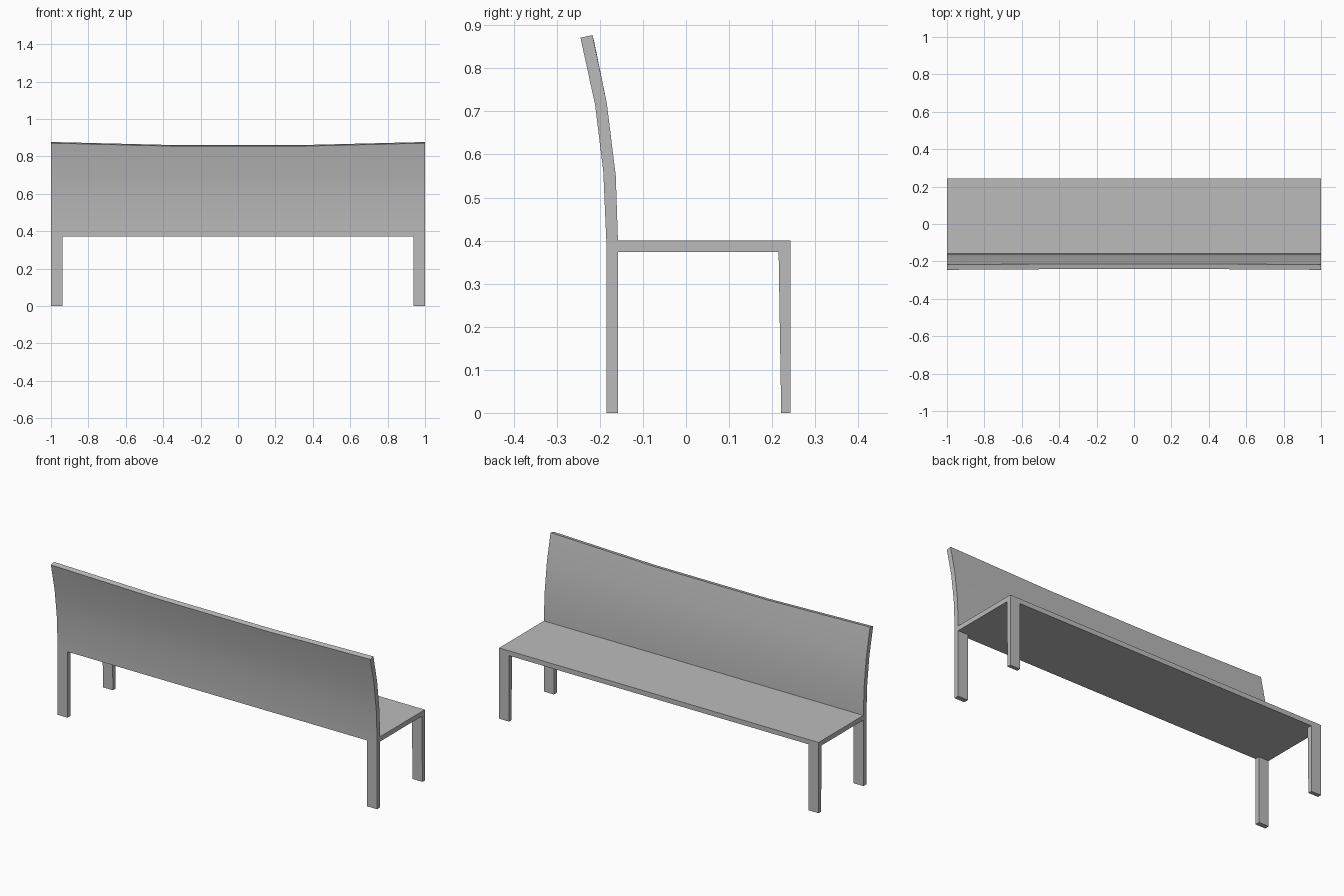
import bpy, bmesh, math

cube = bpy.data.objects.get("Cube")
if cube:
    bpy.data.objects.remove(cube, do_unlink=True)

GREY = (0.5, 0.5, 0.5, 1.0)
mat = bpy.data.materials.new("plain_grey")
mat.use_nodes = True
mat.diffuse_color = GREY
mat.node_tree.nodes["Principled BSDF"].inputs["Base Color"].default_value = GREY


def loft(name, sections):
    """Solid through (x, [(y, z), ...]) cross-sections, capped at both ends."""
    bm = bmesh.new()
    rings = [[bm.verts.new((x, y, z)) for y, z in pts] for x, pts in sections]
    for a, b in zip(rings, rings[1:]):
        for i in range(len(a)):
            j = (i + 1) % len(a)
            bm.faces.new((a[i], a[j], b[j], b[i]))
    bm.faces.new(rings[0])
    bm.faces.new(rings[-1])
    bmesh.ops.recalc_face_normals(bm, faces=bm.faces)
    mesh = bpy.data.meshes.new(name)
    bm.to_mesh(mesh)
    bm.free()
    mesh.materials.append(mat)
    obj = bpy.data.objects.new(name, mesh)
    bpy.context.collection.objects.link(obj)
    return obj


SEAT_LOW, SEAT_TOP = 0.373, 0.40
REAR, INNER, FRONT = -0.185, -0.158, 0.243
LEG_WIDTH = 0.062

# Seat slab
seat = [(INNER, SEAT_LOW), (FRONT, SEAT_LOW), (FRONT, SEAT_TOP), (INNER, SEAT_TOP)]
loft("seat", [(-1, seat), (1, seat)])


# Curved backrest whose top edge dips towards the middle
def back_profile(dip):
    tip_y, tip_z = 0.25 * dip, -dip
    return [(REAR, SEAT_LOW), (INNER, SEAT_LOW), (INNER, SEAT_TOP),
            (-0.163, 0.55), (-0.184, 0.72), (-0.217 + tip_y, 0.877 + tip_z),
            (-0.245 + tip_y, 0.871 + tip_z), (-0.211, 0.715),
            (-0.192, 0.56), (REAR, SEAT_TOP)]


stations = [(-1, 0), (-0.36, 0.016), (0.36, 0.016), (1, 0)]
backrest = loft("backrest", [(x, back_profile(d)) for x, d in stations])
bpy.ops.object.select_all(action='DESELECT')
backrest.select_set(True)
bpy.context.view_layer.objects.active = backrest
bpy.ops.object.shade_smooth_by_angle(angle=math.radians(30))

# Four legs, the pair under the open seat edge slightly tapered
back_leg = [(REAR, 0), (INNER, 0), (INNER, SEAT_LOW), (REAR, SEAT_LOW)]
seat_leg = [(0.221, 0), (FRONT, 0), (FRONT, SEAT_LOW), (0.215, SEAT_LOW)]
for side, sign in (("left", 1), ("right", -1)):
    for part, profile in (("back_leg", back_leg), ("seat_leg", seat_leg)):
        loft(f"{part}_{side}", [(sign * (1 - LEG_WIDTH), profile), (sign, profile)])
